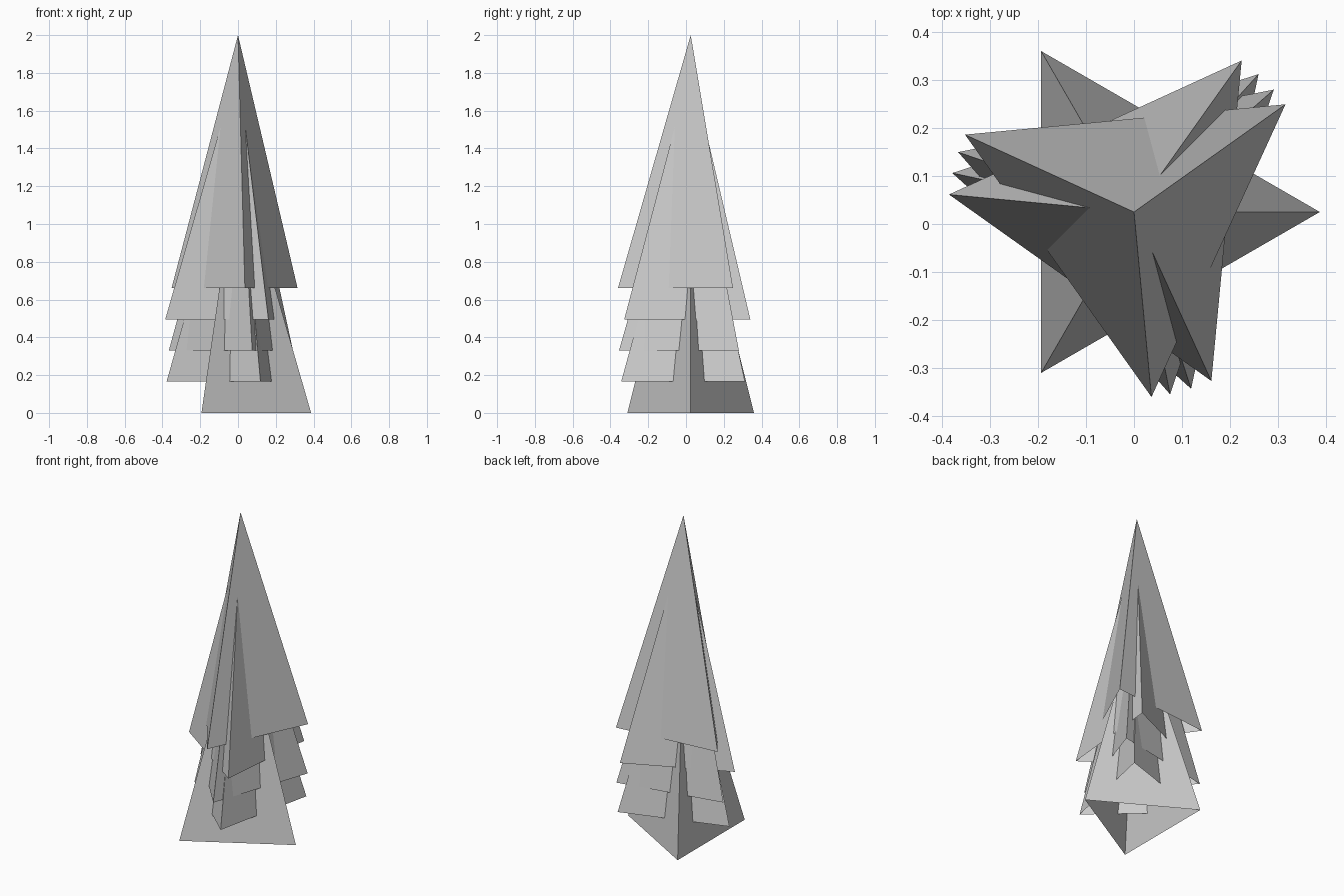
import bpy
import math

if "Cube" in bpy.data.objects:
    bpy.data.objects.remove(bpy.data.objects["Cube"])

RADIUS, HEIGHT, STEP = 0.387, 1.34, 0.165
CENTRE_Y = 0.025


def foliage_tier(index, angle):
    """Open-bottomed three-sided cone with one corner pointing along angle."""
    z = index * STEP
    # the cone primitive has its first corner on +y
    bpy.ops.mesh.primitive_cone_add(
        vertices=3, radius1=RADIUS, radius2=0, depth=HEIGHT, end_fill_type='NOTHING',
        location=(0, CENTRE_Y, z + HEIGHT / 2))
    tier = bpy.context.object
    tier.name = f"foliage_tier_{index + 1}"
    # turn the first actual base corner to the wanted direction
    corner = next(v.co for v in tier.data.vertices if v.co.z < 0)
    tier.rotation_euler.z = math.radians(angle) - math.atan2(corner.y, corner.x)


# Five identical tiers, each raised and twisted, lowest first
for i, angle in enumerate((0, 47.9, 41.2, 54.6, 35.4)):
    foliage_tier(i, angle)
